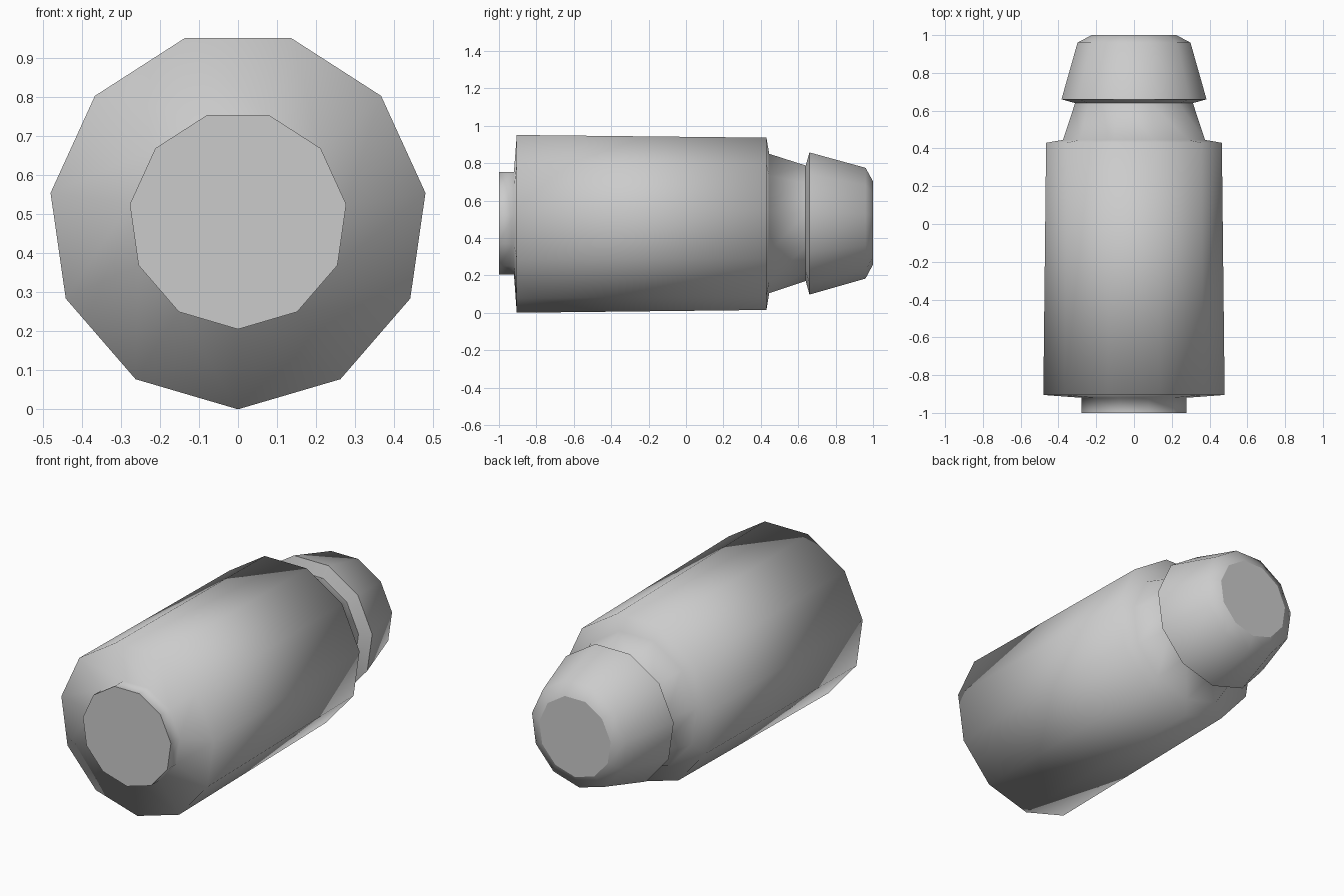
import bpy, bmesh, math

SIDES = 11
AXIS_HEIGHT = 0.485

default = bpy.data.objects.get("Cube")
if default:
    bpy.data.objects.remove(default, do_unlink=True)

grey = bpy.data.materials.new("plain_grey")
grey.use_nodes = True
colour = (0.6, 0.6, 0.6, 1)
grey.diffuse_color = colour
grey.node_tree.nodes["Principled BSDF"].inputs["Base Color"].default_value = colour

# Profile from front to back: (y, radius)
profile = [
    (-1.0, 0.28), (-0.92, 0.28),      # front plug
    (-0.905, 0.485), (0.43, 0.47),    # main body
    (0.445, 0.38), (0.64, 0.315),     # tapered neck
    (0.66, 0.388), (0.96, 0.302),     # barbed tip
    (1.0, 0.227),                     # chamfered end
]
LEDGE = 5  # ring pair that forms the barb's sharp step


def lathe(name, points):
    """Revolve the profile around the y axis, one corner pointing down."""
    bm = bmesh.new()
    rings = []
    for y, r in points:
        angles = [math.tau * i / SIDES for i in range(SIDES)]
        rings.append([bm.verts.new((r * math.sin(a), y, AXIS_HEIGHT - r * math.cos(a)))
                      for a in angles])
    # Smooth walls
    for front, back in zip(rings, rings[1:]):
        for i in range(SIDES):
            j = (i + 1) % SIDES
            face = bm.faces.new((front[i], front[j], back[j], back[i]))
            face.smooth = True
    # Flat end caps
    bm.faces.new(rings[0])
    bm.faces.new(rings[-1])
    # Crisp edges on the barb's step
    for ring in rings[LEDGE:LEDGE + 2]:
        for i in range(SIDES):
            bm.edges.get((ring[i], ring[i - 1])).smooth = False
    bmesh.ops.recalc_face_normals(bm, faces=bm.faces[:])
    mesh = bpy.data.meshes.new(name)
    bm.to_mesh(mesh)
    bm.free()
    mesh.materials.append(grey)
    obj = bpy.data.objects.new(name, mesh)
    bpy.context.collection.objects.link(obj)
    return obj


lathe("barbed_plug", profile)
